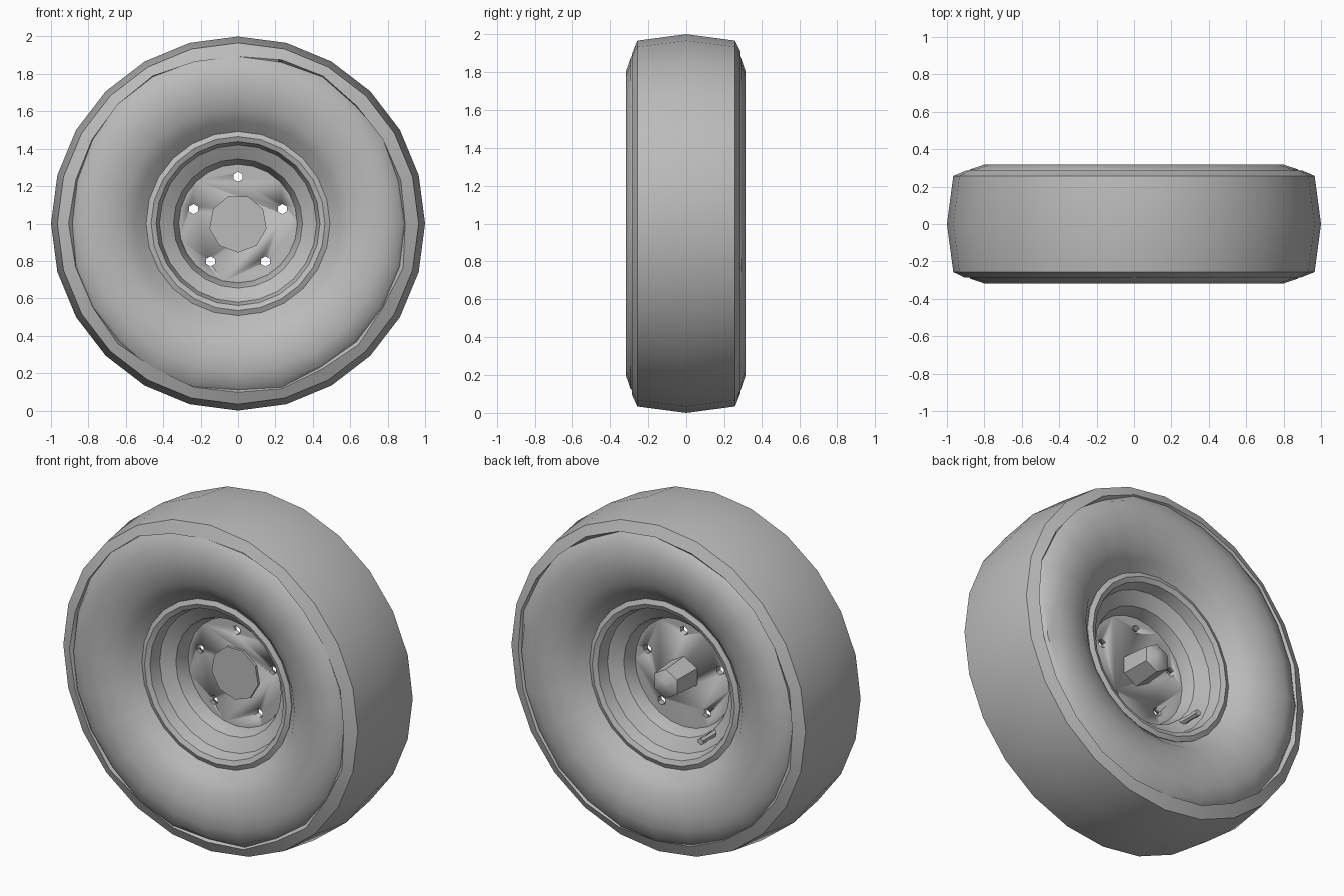
import bpy, bmesh, math, random
from mathutils import Matrix, Vector

cube = bpy.data.objects.get("Cube")
if cube:
    bpy.data.objects.remove(cube, do_unlink=True)

random.seed(4)
CENTRE = Vector((0, 0, 1))

grey = bpy.data.materials.new("plain grey")
grey.use_nodes = True
grey.diffuse_color = (0.5, 0.5, 0.5, 1)
grey.node_tree.nodes["Principled BSDF"].inputs["Base Color"].default_value = (0.5, 0.5, 0.5, 1)


def finish(name, bm, angle=35):
    """Turn a bmesh into a named, shaded object."""
    bmesh.ops.recalc_face_normals(bm, faces=bm.faces)
    mesh = bpy.data.meshes.new(name)
    bm.to_mesh(mesh)
    bm.free()
    mesh.materials.append(grey)
    obj = bpy.data.objects.new(name, mesh)
    bpy.context.collection.objects.link(obj)
    bpy.ops.object.select_all(action="DESELECT")
    obj.select_set(True)
    bpy.context.view_layer.objects.active = obj
    bpy.ops.object.shade_smooth_by_angle(angle=math.radians(angle))
    return obj


def lathe(name, profile, sides, jitter=()):
    """Sweep a closed (radius, y) profile round the axle."""
    bm = bmesh.new()
    rings = []
    for i in range(sides):
        a = math.tau * i / sides
        ring = []
        for j, (r, y) in enumerate(profile):
            if j in jitter:
                r += random.uniform(-0.012, 0.012)
            ring.append(bm.verts.new((r * math.cos(a), y, 1 + r * math.sin(a))))
        rings.append(ring)
    n = len(profile)
    for i in range(sides):
        a, b = rings[i], rings[(i + 1) % sides]
        for j in range(n):
            k = (j + 1) % n
            bm.faces.new((a[j], a[k], b[k], b[j]))
    return finish(name, bm)


def add_rod(bm, x, z, y0, y1, r0, r1, sides):
    """Cylinder or cone along y, from y0 to y1."""
    place = Matrix.Translation((x, (y0 + y1) / 2, z)) @ Matrix.Rotation(-math.pi / 2, 4, "X")
    bmesh.ops.create_cone(bm, cap_ends=True, segments=sides, radius1=r0, radius2=r1,
                          depth=y1 - y0, matrix=place)


def rod(name, *args):
    bm = bmesh.new()
    add_rod(bm, *args)
    return finish(name, bm)


def mirrored(half):
    return half + [(r, -y) for r, y in reversed(half)]


# Tyre: bulging sidewalls, stepped shoulder band, crowned tread
half_tyre = [(0.47, -0.18), (0.50, -0.20), (0.55, -0.255), (0.62, -0.295), (0.71, -0.317),
             (0.80, -0.318), (0.875, -0.292), (0.897, -0.272), (0.903, -0.286), (0.966, -0.257)]
tyre_profile = half_tyre + [(1.0, 0)] + [(r, -y) for r, y in reversed(half_tyre)]
last = len(tyre_profile) - 1
lathe("tyre", tyre_profile, 24, jitter=(7, 8, last - 7, last - 8))

# Rim: rolled lips and a stepped barrel
half_rim = [(0.485, -0.175), (0.492, -0.20), (0.465, -0.212), (0.438, -0.20), (0.42, -0.135),
            (0.385, -0.115), (0.345, -0.09), (0.315, -0.01)]
lathe("rim", mirrored(half_rim), 24)

# Wheel disc with five open bolt holes
disc = rod("wheel_disc", 0, 1, -0.015, 0.02, 0.325, 0.325, 24)
bolts = [math.pi / 2 + math.tau * k / 5 for k in range(5)]
bm = bmesh.new()
for a in bolts:
    add_rod(bm, 0.25 * math.cos(a), 1 + 0.25 * math.sin(a), -0.1, 0.1, 0.027, 0.027, 6)
cutter = finish("bolt_hole_cutter", bm)
cutter.hide_render = True
cut = disc.modifiers.new("bolt holes", "BOOLEAN")
cut.operation = "DIFFERENCE"
cut.solver = "EXACT"
cut.object = cutter
bpy.context.view_layer.objects.active = disc
bpy.ops.object.modifier_apply(modifier=cut.name)
bpy.data.objects.remove(cutter, do_unlink=True)

# Hub cap in front, tapered axle stub behind
rod("hub_cap", 0, 1, -0.03, 0.0, 0.155, 0.155, 9)
rod("axle_stub", 0, 1, 0.0, 0.19, 0.10, 0.085, 6)
rod("axle_tip", 0, 1, 0.19, 0.22, 0.085, 0.03, 6)

# Valve stem inside the back of the rim
rod("valve_stem", -0.255, 0.74, 0.04, 0.20, 0.022, 0.016, 6)
rod("valve_cap", -0.255, 0.74, 0.19, 0.23, 0.02, 0.02, 6)
